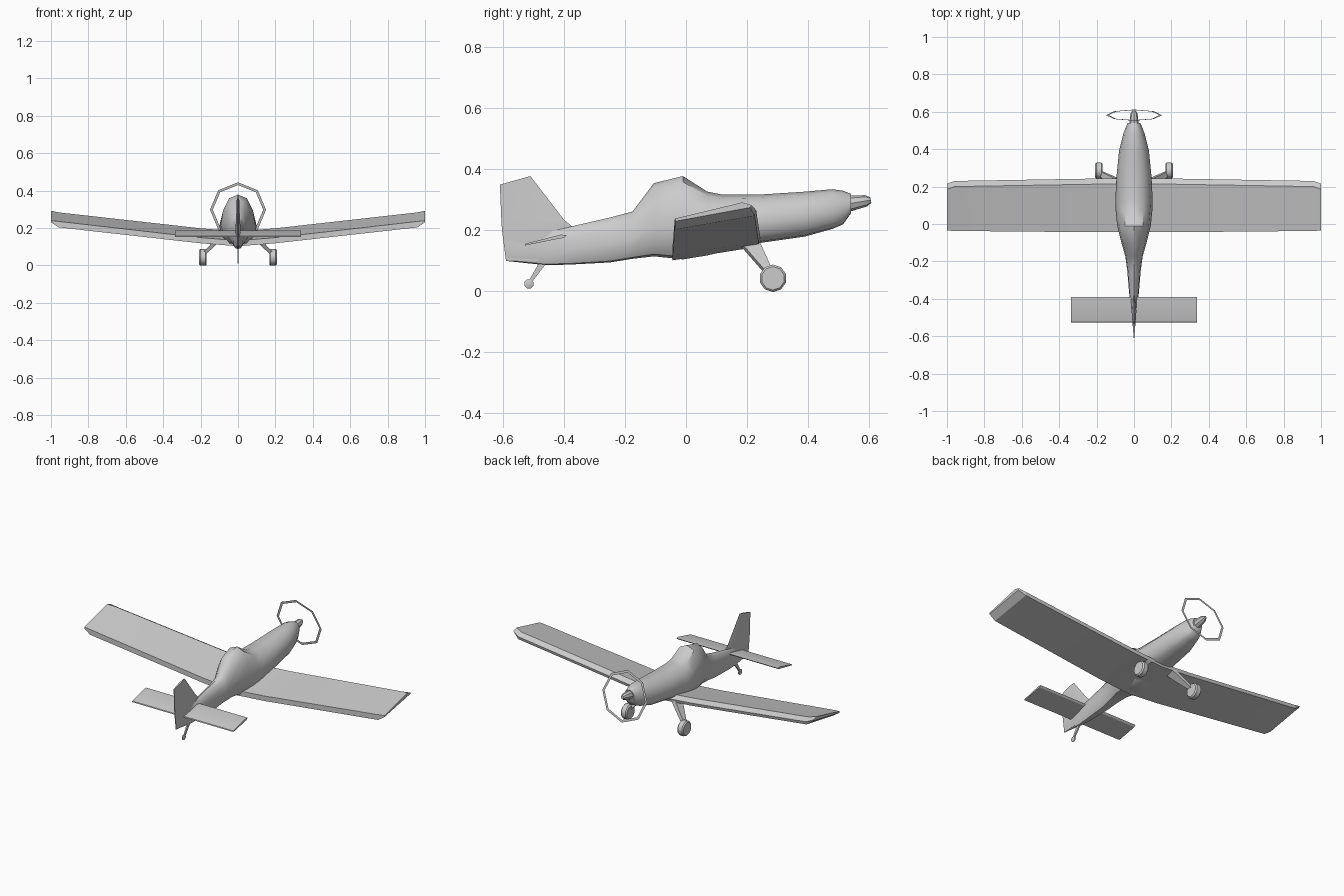
import bpy, bmesh, math
from mathutils import Vector

if "Cube" in bpy.data.objects:
    bpy.data.objects.remove(bpy.data.objects["Cube"])


def make(name, verts, faces, smooth=None):
    mesh = bpy.data.meshes.new(name)
    mesh.from_pydata(verts, [], faces)
    bm = bmesh.new()
    bm.from_mesh(mesh)
    bmesh.ops.recalc_face_normals(bm, faces=bm.faces)
    bm.to_mesh(mesh)
    bm.free()
    ob = bpy.data.objects.new(name, mesh)
    bpy.context.collection.objects.link(ob)
    if smooth:
        bpy.ops.object.select_all(action='DESELECT')
        ob.select_set(True)
        bpy.context.view_layer.objects.active = ob
        bpy.ops.object.shade_smooth_by_angle(angle=math.radians(smooth))
    return ob


def loft(name, rings, smooth=None):
    """Skin a row of equal rings and cap both ends."""
    n = len(rings[0])
    verts = [p for r in rings for p in r]
    faces = [(i * n + j, i * n + (j + 1) % n, (i + 1) * n + (j + 1) % n, (i + 1) * n + j)
             for i in range(len(rings) - 1) for j in range(n)]
    faces += [tuple(range(n)), tuple(range(len(verts) - n, len(verts)))]
    return make(name, verts, faces, smooth)


# Fuselage: y, half width, bottom z, top z
section = [(0, 0), (0.55, 0.03), (0.88, 0.17), (1, 0.42), (0.88, 0.7), (0.52, 0.93), (0, 1)]
section += [(-u, v) for u, v in section[-2:0:-1]]
stations = [(-0.59, 0.003, 0.10, 0.20), (-0.46, 0.014, 0.086, 0.205), (-0.38, 0.025, 0.088, 0.212),
            (-0.25, 0.036, 0.095, 0.242), (-0.175, 0.046, 0.107, 0.262), (-0.105, 0.066, 0.115, 0.355),
            (-0.01, 0.09, 0.105, 0.378), (0.07, 0.098, 0.118, 0.327), (0.12, 0.1, 0.13, 0.317),
            (0.25, 0.094, 0.16, 0.318), (0.39, 0.08, 0.18, 0.327), (0.48, 0.058, 0.205, 0.335),
            (0.515, 0.045, 0.22, 0.33), (0.54, 0.033, 0.255, 0.32)]
loft("fuselage", [[(u * w, y, b + v * (t - b)) for u, v in section]
                  for y, w, b, t in stations], 40)

# Fin: bottom-to-top slices of a thin lens, front and rear edges leaning back
slices = [(0.10, 0.10, -0.42, -0.59, 0.010), (0.21, 0.20, -0.37, -0.603, 0.013),
          (0.235, 0.23, -0.40, -0.605, 0.011), (0.378, 0.35, -0.51, -0.61, 0.006)]
fin = []
for zf, zr, yf, yr, w in slices:
    ym, zm = yf + (yr - yf) * 0.4, zf + (zr - zf) * 0.4
    fin.append([(0, yf, zf), (w, ym, zm), (0.002, yr, zr), (-0.002, yr, zr), (-w, ym, zm)])
loft("fin", fin, 40)

# Wing: x, rear y, front y, rear bottom z, rear thickness, front thickness
half = [(0.0, -0.044, 0.245, 0.102, 0.03, 0.03), (0.2, -0.044, 0.243, 0.118, 0.03, 0.03),
        (0.96, -0.037, 0.23, 0.203, 0.032, 0.03), (1.0, -0.035, 0.215, 0.23, 0.009, 0.012)]
wing_rows = [(-r[0],) + r[1:] for r in half[:0:-1]] + half
wing = []
for x, yr, yf, z, tr, tf in wing_rows:
    wing.append([(x, yr, z), (x, yr, z + tr), (x, yf - 0.03, z + 0.05 + tf),
                 (x, yf, z + 0.045 + tf * 0.6), (x, yf - 0.005, z + 0.045)])
loft("wing", wing, 25)

# Tailplane
loft("tailplane", [[(x, -0.527, 0.151), (x, -0.525, 0.157), (x, -0.41, 0.186),
                    (x, -0.39, 0.185), (x, -0.40, 0.176)] for x in (-0.338, 0.338)], 25)

# Spinner
axis = Vector((0, 0.98, 0.16)).normalized()
up = axis.cross(Vector((1, 0, 0))) * -1
spin = []
for y, z, r in [(0.52, 0.286, 0.029), (0.555, 0.291, 0.023), (0.59, 0.297, 0.019), (0.606, 0.299, 0.009)]:
    spin.append([Vector((0, y, z)) + Vector((r * math.cos(a), 0, 0)) + up * r * math.sin(a)
                 for a in (math.tau * k / 8 for k in range(8))])
loft("spinner", spin, 30)

# Propeller ring: flat eight-sided band, leaning back
tilt = math.radians(11.5)
ring = [(r * math.cos(a), 0.582 - r * math.sin(a) * math.sin(tilt), 0.297 + r * math.sin(a) * math.cos(tilt))
        for r in (0.150, 0.135) for a in (math.tau * k / 8 for k in range(8))]
make("propeller_ring", ring, [(k, (k + 1) % 8, 8 + (k + 1) % 8, 8 + k) for k in range(8)])


def wheel(name, x, y, z, r, width, sides):
    rings = [[(x + dx, y + q * r * math.cos(a), z + q * r * math.sin(a))
              for a in (math.tau * (k + 0.5) / sides for k in range(sides))]
             for dx, q in ((-width / 2, 0.85), (-width / 3, 1), (width / 3, 1), (width / 2, 0.85))]
    loft(name, rings, 40)


# Main landing gear
for side, s in (("left", -1), ("right", 1)):
    wheel(side + "_wheel", s * 0.188, 0.285, 0.043, 0.045, 0.04, 10)
    loft(side + "_gear_leg", [
        [(s * 0.06, 0.165, 0.165), (s * 0.06, 0.235, 0.165), (s * 0.085, 0.235, 0.178), (s * 0.085, 0.165, 0.178)],
        [(s * 0.168, 0.255, 0.062), (s * 0.168, 0.282, 0.062), (s * 0.182, 0.282, 0.074), (s * 0.182, 0.255, 0.074)]], 30)

# Tail wheel
wheel("tail_wheel", 0, -0.515, 0.025, 0.016, 0.008, 8)
loft("tail_wheel_leg", [[(a * 0.004, y + b * h, z) for a, b in ((-1, -1), (1, -1), (1, 1), (-1, 1))]
                        for y, z, h in ((-0.465, 0.10, 0.013), (-0.513, 0.028, 0.006))], 30)
